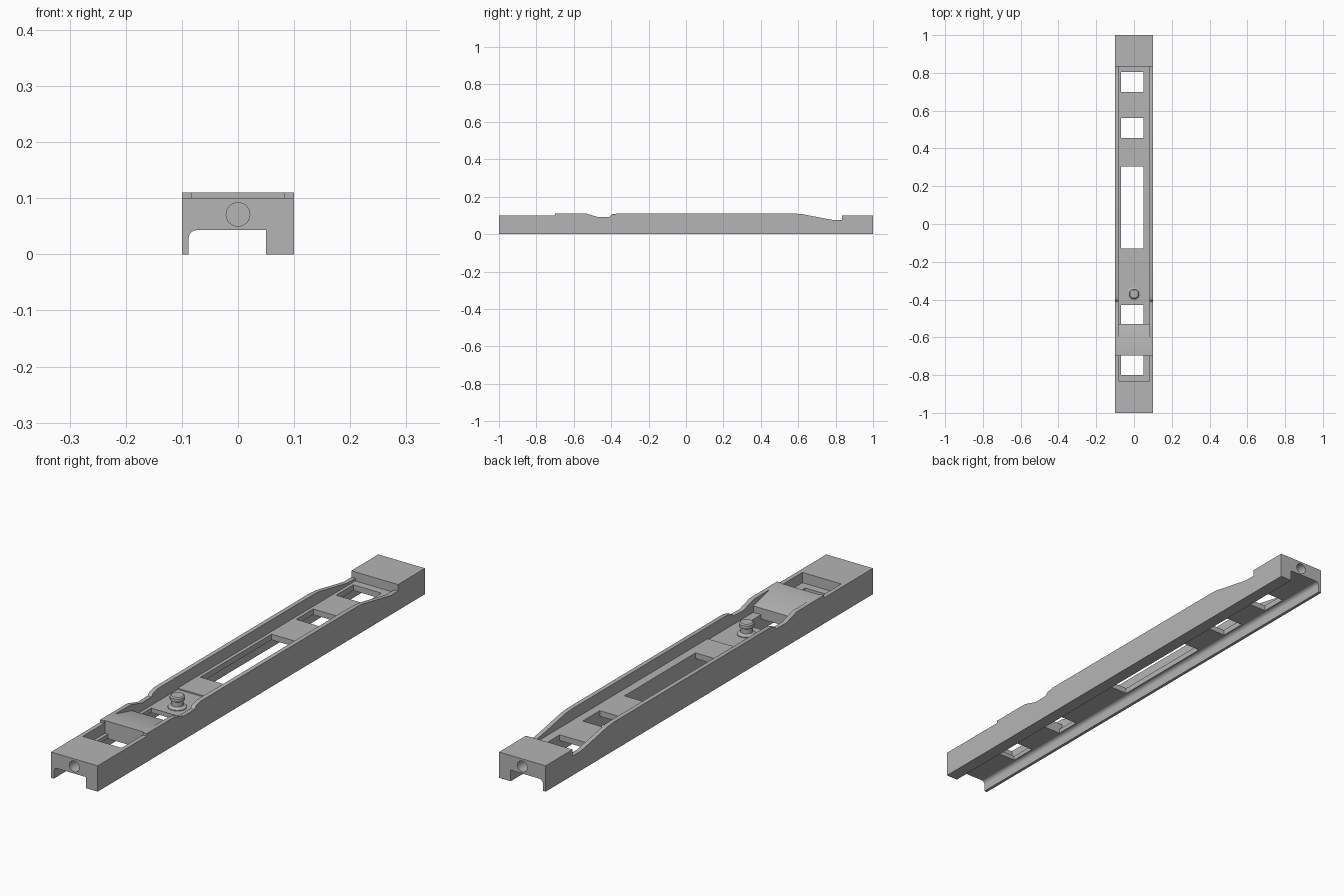
import bpy, bmesh, math
from mathutils import Vector

cube = bpy.data.objects.get("Cube")
if cube:
    bpy.data.objects.remove(cube, do_unlink=True)

grey = bpy.data.materials.new("plain_grey")
grey.use_nodes = True
colour = (0.46, 0.46, 0.46, 1)
grey.diffuse_color = colour
grey.node_tree.nodes["Principled BSDF"].inputs["Base Color"].default_value = colour


def make_object(name, bm):
    bmesh.ops.recalc_face_normals(bm, faces=bm.faces)
    mesh = bpy.data.meshes.new(name)
    bm.to_mesh(mesh)
    bm.free()
    mesh.materials.append(grey)
    obj = bpy.data.objects.new(name, mesh)
    bpy.context.collection.objects.link(obj)
    return obj


def prism(name, points, start, end, axis):
    """Extrude a closed profile along x (points are y, z) or y (points are x, z)."""
    bm = bmesh.new()
    if axis == "x":
        verts = [bm.verts.new((start, a, b)) for a, b in points]
        move = Vector((end - start, 0, 0))
    else:
        verts = [bm.verts.new((a, start, b)) for a, b in points]
        move = Vector((0, end - start, 0))
    face = bm.faces.new(verts)
    new = bmesh.ops.extrude_face_region(bm, geom=[face])["geom"]
    bmesh.ops.translate(bm, vec=move, verts=[g for g in new if isinstance(g, bmesh.types.BMVert)])
    return make_object(name, bm)


def cut(target, cutter):
    mod = target.modifiers.new("cut", "BOOLEAN")
    mod.operation = "DIFFERENCE"
    mod.solver = "EXACT"
    mod.object = cutter
    bpy.context.view_layer.objects.active = target
    bpy.ops.object.modifier_apply(modifier=mod.name)
    bpy.data.objects.remove(cutter, do_unlink=True)


def smooth(obj):
    bpy.ops.object.select_all(action="DESELECT")
    obj.select_set(True)
    bpy.context.view_layer.objects.active = obj
    bpy.ops.object.shade_smooth_by_angle(angle=math.radians(30))


def arc(cx, cz, r, a0, a1, n):
    angles = [math.radians(a0 + (a1 - a0) * i / n) for i in range(n + 1)]
    return [(cx + r * math.cos(a), cz + r * math.sin(a)) for a in angles]


# Long rail body with stepped and dipped upper edges
side = [(-1, 0), (1, 0), (1, 0.1), (0.835, 0.1), (0.835, 0.075), (0.79, 0.075),
        (0.76, 0.08), (0.62, 0.107), (0.58, 0.11), (-0.37, 0.11), (-0.40, 0.102),
        (-0.41, 0.092), (-0.47, 0.091), (-0.53, 0.109), (-0.55, 0.11),
        (-0.70, 0.11), (-0.70, 0.1), (-1, 0.1)]
body = prism("rail_body", side, -0.1, 0.1, "x")

# Open channel along the underside, rounded on one upper corner
channel = [(-0.088, -0.1), (0.05, -0.1), (0.05, 0.043)] + arc(-0.073, 0.028, 0.015, 90, 180, 8)
cut(body, prism("channel_cutter", channel, -1.2, 1.2, "y"))

# Upper pockets, leaving a sloped bridge between them
WALL = 0.083
front_pocket = [(-0.83, 0.06), (-0.695, 0.06), (-0.695, 0.2), (-0.83, 0.2)]
main_pocket = [(-0.63, 0.11), (-0.53, 0.085), (-0.53, 0.06), (-0.25, 0.06),
               (-0.25, 0.065), (0.835, 0.065), (0.835, 0.2), (-0.63, 0.2)]
for pocket in (front_pocket, main_pocket):
    cut(body, prism("pocket_cutter", pocket, -WALL, WALL, "x"))

# Rectangular windows through the floor
for y0, y1 in ((-0.8, -0.695), (-0.53, -0.43), (-0.13, 0.305), (0.455, 0.56), (0.70, 0.805)):
    window = [(y0, 0.03), (y1, 0.03), (y1, 0.078), (y0, 0.078)]
    cut(body, prism("window_cutter", window, -0.07, 0.05, "x"))

# Blind round hole in each end
for sign in (-1, 1):
    hole = arc(0, 0.071, 0.021, 0, 348.75, 31)
    cut(body, prism("hole_cutter", hole, sign * 0.9, sign * 1.1, "y"))
smooth(body)

# Turned pin with flared foot, neck and cap
profile = [(0, 0.058), (0.034, 0.058), (0.034, 0.063), (0.022, 0.07), (0.022, 0.088),
           (0.027, 0.091), (0.027, 0.103), (0.022, 0.107), (0, 0.107)]
bm = bmesh.new()
verts = [bm.verts.new((r, -0.37, z)) for r, z in profile]
edges = [bm.edges.new(pair) for pair in zip(verts, verts[1:])]
bmesh.ops.spin(bm, geom=verts + edges, cent=(0, -0.37, 0), axis=(0, 0, 1),
               angle=math.tau, steps=32)
bmesh.ops.remove_doubles(bm, verts=bm.verts, dist=0.0001)
smooth(make_object("locking_pin", bm))
